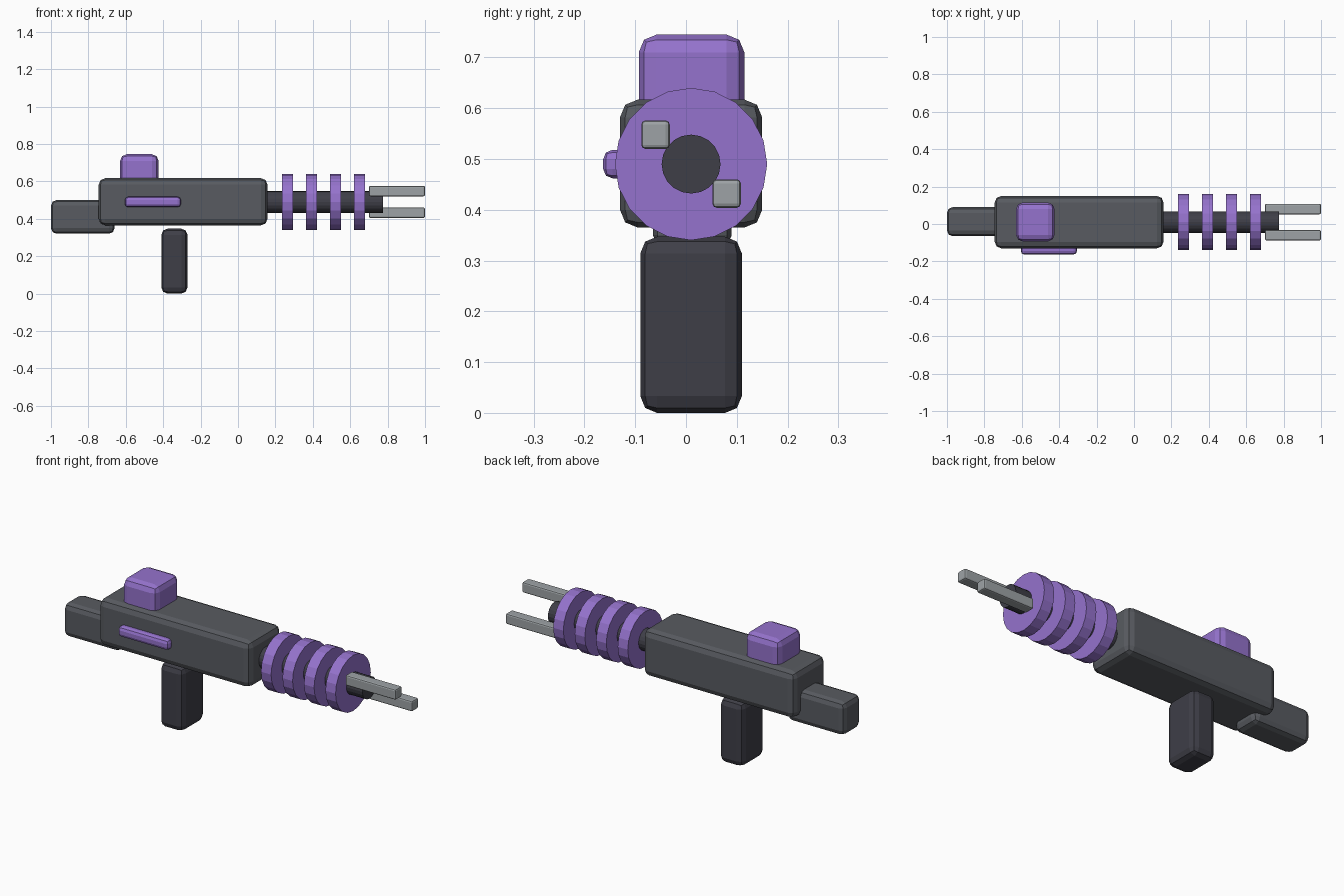
import bpy
from math import pi

cube = bpy.data.objects.get("Cube")
if cube:
    bpy.data.objects.remove(cube, do_unlink=True)


def material(name, rgb):
    mat = bpy.data.materials.new(name)
    mat.use_nodes = True
    mat.diffuse_color = (*rgb, 1)
    mat.node_tree.nodes["Principled BSDF"].inputs["Base Color"].default_value = (*rgb, 1)
    return mat


purple = material("purple", (0.30, 0.17, 0.61))
grey = material("gunmetal grey", (0.098, 0.105, 0.119))
dark = material("dark grey", (0.049, 0.049, 0.064))
silver = material("silver", (0.34, 0.365, 0.38))

AXIS_Y, AXIS_Z = 0.01, 0.49  # centre line of the barrel


def box(name, xs, ys, zs, bevel, mat):
    """Bevelled box spanning the given ranges."""
    spans = (xs, ys, zs)
    bpy.ops.mesh.primitive_cube_add(size=1, location=[sum(s) / 2 for s in spans])
    ob = bpy.context.object
    ob.name = name
    ob.scale = [s[1] - s[0] for s in spans]
    bpy.ops.object.transform_apply(location=False, rotation=False)
    mod = ob.modifiers.new("rounded edges", "BEVEL")
    mod.width = bevel
    mod.segments = 2
    ob.data.materials.append(mat)


def disc(name, x0, x1, radius, sides, mat):
    """Flat-sided cylinder lying along the barrel line."""
    bpy.ops.mesh.primitive_cylinder_add(
        vertices=sides, radius=radius, depth=x1 - x0,
        location=((x0 + x1) / 2, AXIS_Y, AXIS_Z), rotation=(0, pi / 2, 0))
    bpy.context.object.name = name
    bpy.context.object.data.materials.append(mat)


# Main housing, stock and grip
box("body", (-0.745, 0.158), (-0.13, 0.15), (0.365, 0.617), 0.035, grey)
box("stock", (-1.0, -0.66), (-0.065, 0.09), (0.32, 0.50), 0.03, grey)
box("grip", (-0.41, -0.27), (-0.09, 0.11), (0, 0.347), 0.033, dark)

# Coloured fittings
box("top_block", (-0.63, -0.425), (-0.093, 0.115), (0.54, 0.745), 0.035, purple)
box("side_strip", (-0.605, -0.305), (-0.163, -0.107), (0.462, 0.518), 0.018, purple)

# Barrel with evenly spaced rings
disc("barrel", 0.1, 0.775, 0.058, 20, dark)
for i in range(4):
    x = 0.265 + i * 0.128
    disc(f"barrel_ring_{i + 1}", x - 0.03, x + 0.03, 0.15, 20, purple)

# Two diagonal prongs at the muzzle
for name, side in (("upper_prong", 1), ("lower_prong", -1)):
    y, z = AXIS_Y - side * 0.07, AXIS_Z + side * 0.058
    box(name, (0.70, 1.0), (y - 0.028, y + 0.028), (z - 0.028, z + 0.028), 0.008, silver)
